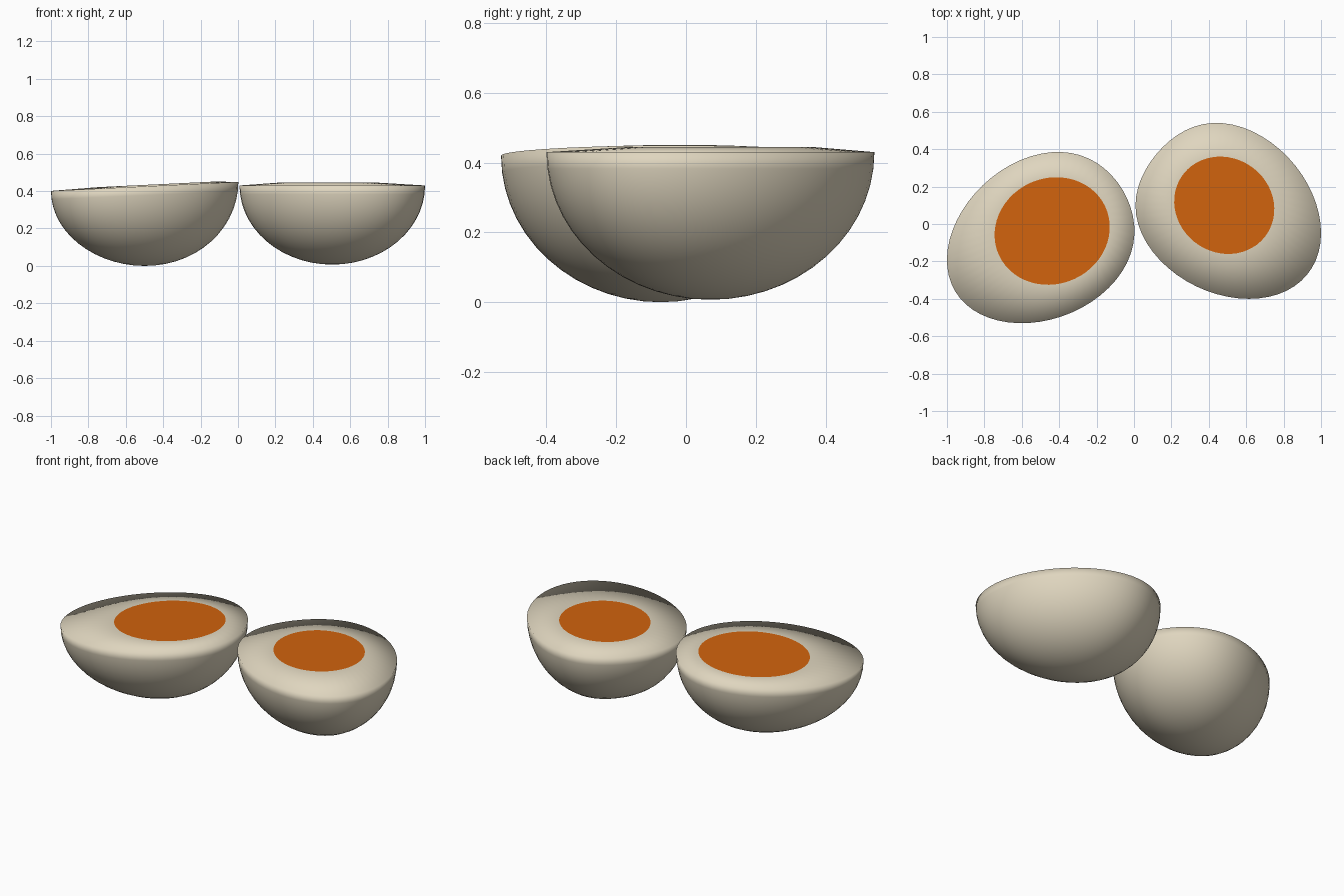
import bpy
import bmesh
from math import sin, cos, pi, radians

cube = bpy.data.objects.get("Cube")
if cube:
    bpy.data.objects.remove(cube, do_unlink=True)

SEGMENTS = 56
RINGS = 14


def make_material(name, rgb):
    mat = bpy.data.materials.new(name)
    mat.use_nodes = True
    color = (*rgb, 1.0)
    mat.diffuse_color = color
    mat.node_tree.nodes["Principled BSDF"].inputs["Base Color"].default_value = color
    return mat


cream = make_material("cream egg white", (0.74, 0.67, 0.52))
orange = make_material("orange yolk", (0.64, 0.125, 0.004))


def outline(angle, ratio, taper, flat, bounds):
    """Egg-shaped loop, blunt end towards angle, fitted to (x0, x1, y0, y1)."""
    c, s = cos(radians(angle)), sin(radians(angle))
    pts = []
    for i in range(SEGMENTS):
        t = 2 * pi * i / SEGMENTS
        u = cos(t) - flat * max(0, cos(t)) ** 4
        v = ratio * sin(t) * (1 + taper * cos(t))
        pts.append((u * c - v * s, u * s + v * c))
    x0, x1, y0, y1 = bounds
    xs, ys = zip(*pts)

    def fit(value, values, lo, hi):
        return lo + (value - min(values)) / (max(values) - min(values)) * (hi - lo)

    return [(fit(x, xs, x0, x1), fit(y, ys, y0, y1)) for x, y in pts]


def bridge(bm, lower, upper):
    for i in range(SEGMENTS):
        j = (i + 1) % SEGMENTS
        bm.faces.new((lower[i], lower[j], upper[j], upper[i]))


def finish(bm, name, mat):
    for face in bm.faces:
        face.smooth = True
    mesh = bpy.data.meshes.new(name)
    bm.to_mesh(mesh)
    bm.free()
    mesh.materials.append(mat)
    obj = bpy.data.objects.new(name, mesh)
    bpy.context.collection.objects.link(obj)


def egg_half(side, angle, ratio, flat, bounds, yolk_bounds, base, rim, crown, tilt):
    cx, cy = (bounds[0] + bounds[1]) / 2, (bounds[2] + bounds[3]) / 2
    rim_loop = outline(angle, ratio, 0.06, flat, bounds)
    yolk_loop = outline(angle, 0.92, 0, 0, yolk_bounds)

    def top(x):
        return crown + tilt * (x - cx)

    # Bowl of egg white, with a broad sloping cut face around the yolk
    bm = bmesh.new()
    pole = bm.verts.new((cx, cy, base))
    previous = None
    for k in range(1, RINGS + 1):
        a = pi / 2 * k / RINGS
        height = 1 - cos(a)
        ring = []
        for px, py in rim_loop:
            x, y = cx + (px - cx) * sin(a), cy + (py - cy) * sin(a)
            z = base + (rim - base + tilt * (x - cx)) * height
            ring.append(bm.verts.new((x, y, z)))
        if previous:
            bridge(bm, previous, ring)
        else:
            for i in range(SEGMENTS):
                bm.faces.new((pole, ring[(i + 1) % SEGMENTS], ring[i]))
        previous = ring
    inner = [bm.verts.new((x, y, top(x))) for x, y in yolk_loop]
    bridge(bm, previous, inner)
    finish(bm, side + "_egg_white", cream)

    # Flat yolk disc filling the opening
    bm = bmesh.new()
    bm.faces.new([bm.verts.new((x, y, top(x))) for x, y in yolk_loop])
    finish(bm, side + "_yolk", orange)


egg_half("right", 31, 0.79, 0.05, (-1, 0.002, -0.53, 0.385),
         (-0.745, -0.13, -0.325, 0.25), 0, 0.425, 0.433, 0.048)
egg_half("left", 141, 0.81, 0.08, (0.008, 1, -0.4, 0.54),
         (0.215, 0.75, -0.16, 0.36), 0.007, 0.43, 0.445, 0)
